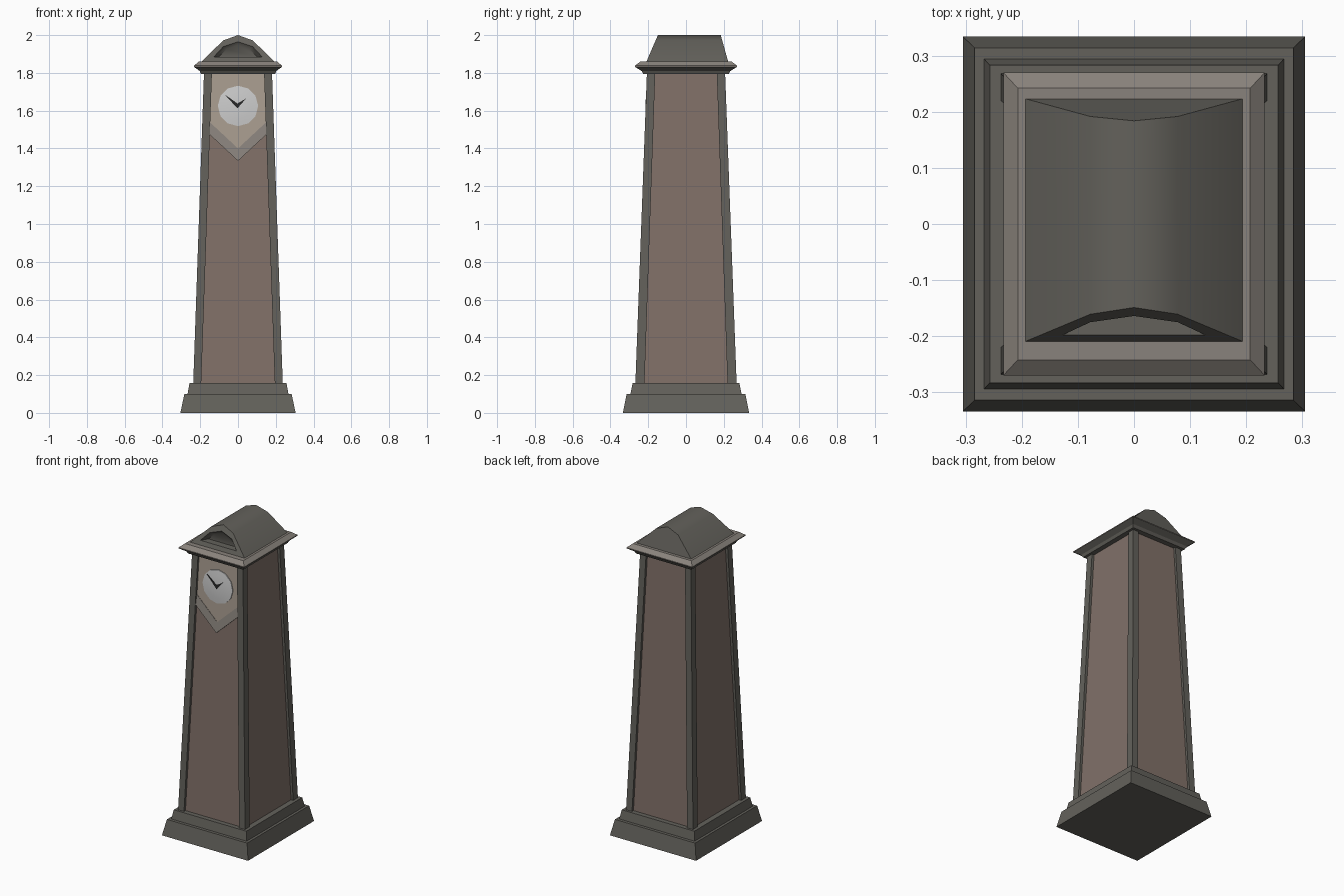
import bpy, bmesh, math

if "Cube" in bpy.data.objects:
    bpy.data.objects.remove(bpy.data.objects["Cube"])


def material(name, rgb):
    m = bpy.data.materials.new(name)
    m.diffuse_color = (*rgb, 1)
    m.use_nodes = True
    m.node_tree.nodes["Principled BSDF"].inputs["Base Color"].default_value = m.diffuse_color
    return m


STONE = material("dark_stone", (0.125, 0.12, 0.105))
BROWN = material("brown_panel", (0.22, 0.165, 0.14))
BEIGE = material("beige_panel", (0.40, 0.34, 0.28))
TRIM = material("light_trim", (0.25, 0.225, 0.20))
WHITE = material("white_face", (0.75, 0.75, 0.75))
BLACK = material("black_hands", (0.02, 0.02, 0.02))


def loft(name, loops, mat, smooth=None):
    """Skin equal-length point loops and cap both ends."""
    bm = bmesh.new()
    rows = [[bm.verts.new(p) for p in loop] for loop in loops]
    n = len(rows[0])
    for a, b in zip(rows, rows[1:]):
        for i in range(n):
            j = (i + 1) % n
            bm.faces.new((a[i], a[j], b[j], b[i]))
    bm.faces.new(rows[0][::-1])
    bm.faces.new(rows[-1])
    bmesh.ops.recalc_face_normals(bm, faces=bm.faces)
    me = bpy.data.meshes.new(name)
    bm.to_mesh(me)
    bm.free()
    me.materials.append(mat)
    ob = bpy.data.objects.new(name, me)
    bpy.context.collection.objects.link(ob)
    if smooth:
        bpy.ops.object.select_all(action='DESELECT')
        ob.select_set(True)
        bpy.context.view_layer.objects.active = ob
        bpy.ops.object.shade_smooth_by_angle(angle=math.radians(smooth))
    return ob


def rect(x0, x1, y0, y1, z):
    return [(x0, y0, z), (x1, y0, z), (x1, y1, z), (x0, y1, z)]


def tiers(name, rings, mat):
    """Stack of centred rectangles given as (half x, half y, z)."""
    return loft(name, [rect(-x, x, -y, y, z) for x, y, z in rings], mat)


def wall_point(x, z, depth):
    """Point on the leaning front plane of the posts, pushed in by depth."""
    return (x, -0.268 + 0.0372 * (z - 0.155) + depth, z)


def on_wall(name, points, back, front, mat):
    return loft(name, [[wall_point(x, z, d) for x, z in points] for d in (back, front)], mat)


# Stepped base
tiers("base_lower", [(0.305, 0.334, 0), (0.284, 0.314, 0.10)], STONE)
tiers("base_upper", [(0.267, 0.294, 0.10), (0.257, 0.283, 0.157)], STONE)

# Tapered shaft and four corner posts
tiers("shaft", [(0.222, 0.253, 0.15), (0.164, 0.192, 1.80)], BROWN)
for sx, xn in ((-1, "left"), (1, "right")):
    for sy, yn in ((-1, "front"), (1, "back")):
        loft(f"post_{yn}_{xn}",
             [rect(sx * 0.195, sx * 0.237, sy * 0.22, sy * 0.268, 0.155),
              rect(sx * 0.138, sx * 0.180, sy * 0.163, sy * 0.207, 1.80)], STONE)

# Cornice: dark underside, lighter top
tiers("cornice_lower", [(0.195, 0.225, 1.793), (0.203, 0.235, 1.81), (0.233, 0.27, 1.832)], STONE)
tiers("cornice_upper", [(0.233, 0.27, 1.832), (0.233, 0.27, 1.838), (0.207, 0.242, 1.86)], TRIM)


# Arched roof with a recessed front gable
def arch(points, y_of_z):
    pts = points + [(-x, z) for x, z in points[-2::-1]]
    return [(x, y_of_z(z), z) for x, z in pts]


def gable(z):
    return -0.209 + 0.43 * (z - 1.86)


outer = [(-0.193, 1.86), (-0.078, 1.972), (0, 2.0)]
opening = [(-0.128, 1.885), (-0.078, 1.939), (0, 1.965)]
inner = [(-0.100, 1.885), (-0.062, 1.925), (0, 1.948)]
loft("roof", [arch(outer, lambda z: 0.223 - 0.28 * (z - 1.86)),
              arch(outer, gable),
              arch(opening, gable),
              arch(inner, lambda z: -0.155)], STONE, smooth=45)

# Dial panel and pointed band beneath it
on_wall("dial_panel", [(-0.145, 1.798), (-0.16, 1.549), (0, 1.40), (0.16, 1.549), (0.145, 1.798)],
        0.03, 0.012, BEIGE)
top = [(-0.16, 1.549), (0, 1.40), (0.16, 1.549)]
low = [(x, z - 0.066) for x, z in reversed(top)]
loft("pointed_band", [[wall_point(x, z, 0.03) for x, z in top + low],
                      [wall_point(x, z, 0.010) for x, z in top]
                      + [wall_point(x, z, 0.003) for x, z in low]], TRIM)

# Domed clock face
dial = []
for r, d in ((0.107, 0.02), (0.107, 0.007), (0.07, 0.003), (0.03, 0.001)):
    dial.append([wall_point(r * math.cos(a), 1.625 + r * math.sin(a), d)
                 for a in (math.tau * i / 12 for i in range(12))])
loft("clock_face", dial, WHITE, smooth=60)

# Clock hands
on_wall("clock_hands", [(-0.072, 1.687), (-0.003, 1.638), (0.042, 1.664), (-0.003, 1.612)],
        0.004, -0.001, BLACK)
